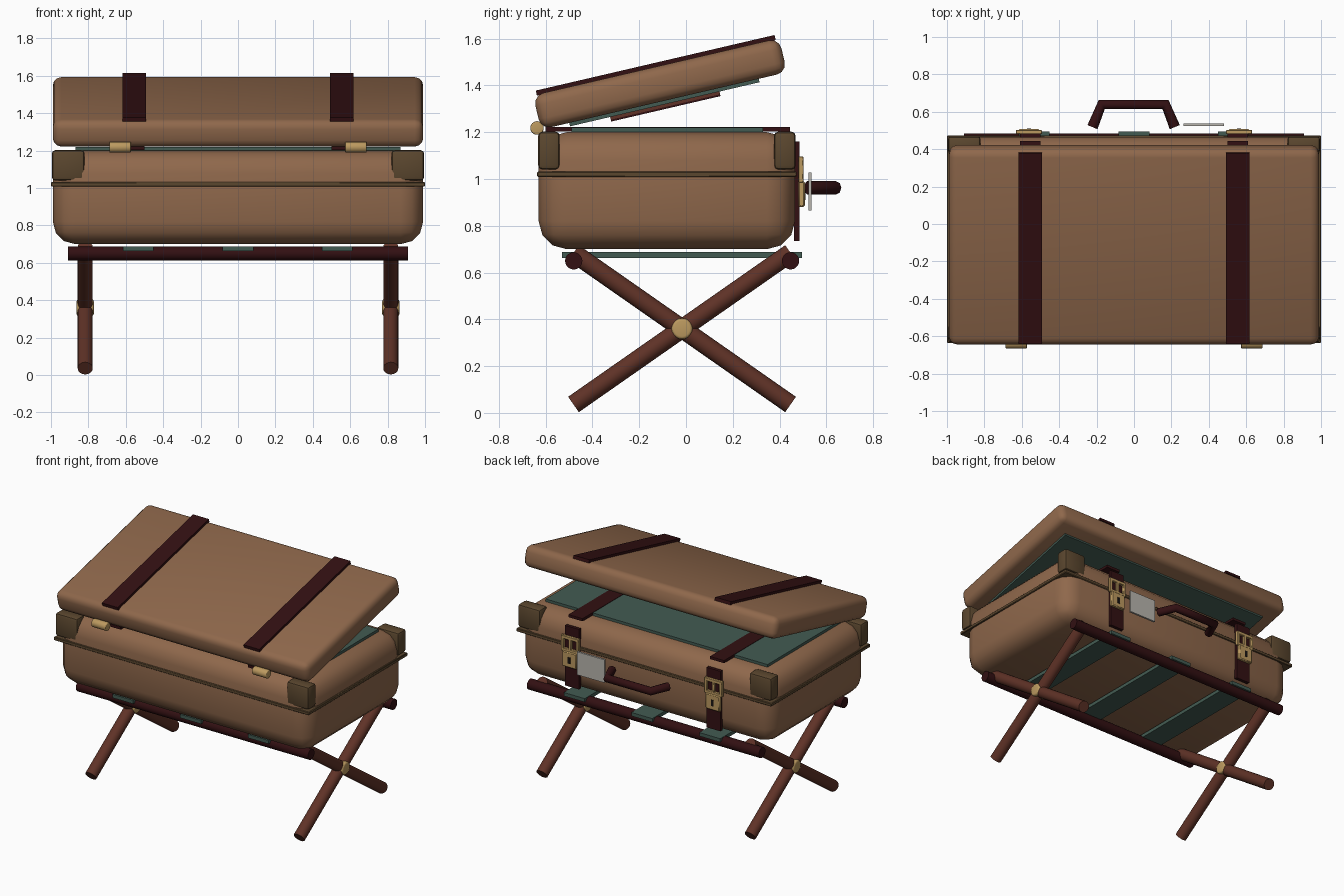
import bpy, bmesh, math
from mathutils import Matrix, Vector

if "Cube" in bpy.data.objects:
    bpy.data.objects.remove(bpy.data.objects["Cube"])


def mat(name, rgb):
    m = bpy.data.materials.new(name)
    m.diffuse_color = (*rgb, 1)
    m.use_nodes = True
    m.node_tree.nodes["Principled BSDF"].inputs["Base Color"].default_value = m.diffuse_color
    return m


TAN = mat("tan_leather", (0.275, 0.138, 0.071))
MAROON = mat("maroon_leather", (0.032, 0.005, 0.006))
WOOD = mat("red_wood", (0.115, 0.032, 0.020))
BRASS = mat("brass", (0.50, 0.32, 0.115))
TEAL = mat("teal_cloth", (0.055, 0.105, 0.085))
TRIM = mat("olive_trim", (0.105, 0.063, 0.028))
PAPER = mat("tag_paper", (0.48, 0.46, 0.42))
DARK = mat("keyhole_dark", (0.01, 0.007, 0.006))


def finish(name, bm, material, matrix=None):
    if matrix:
        bm.transform(matrix)
    me = bpy.data.meshes.new(name)
    bm.to_mesh(me)
    bm.free()
    me.materials.append(material)
    ob = bpy.data.objects.new(name, me)
    bpy.context.collection.objects.link(ob)
    bpy.ops.object.select_all(action='DESELECT')
    ob.select_set(True)
    bpy.context.view_layer.objects.active = ob
    bpy.ops.object.shade_smooth_by_angle(angle=math.radians(40))
    return ob


def box(name, xr, yr, zr, material, bevel=0, seg=3, matrix=None):
    """Box given by its ranges on each axis, with optional rounded edges."""
    bm = bmesh.new()
    bmesh.ops.create_cube(bm, size=1)
    for v in bm.verts:
        for i, (a, b) in enumerate((xr, yr, zr)):
            v.co[i] = (a + b) / 2 + v.co[i] * (b - a)
    if bevel:
        bmesh.ops.bevel(bm, geom=bm.edges[:], offset=bevel, segments=seg,
                        profile=0.5, affect='EDGES')
    return finish(name, bm, material, matrix)


def rod(name, p, q, r, material, sides=20, bevel=0):
    """Cylinder running from p to q."""
    p, q = Vector(p), Vector(q)
    bm = bmesh.new()
    bmesh.ops.create_cone(bm, cap_ends=True, segments=sides, radius1=r,
                          radius2=r, depth=(q - p).length)
    if bevel:
        caps = [e for e in bm.edges if abs(e.verts[0].co.z - e.verts[1].co.z) < 1e-5]
        bmesh.ops.bevel(bm, geom=caps, offset=bevel, segments=3,
                        profile=0.5, affect='EDGES')
    rot = (q - p).to_track_quat('Z', 'Y').to_matrix().to_4x4()
    return finish(name, bm, material, Matrix.Translation((p + q) / 2) @ rot)


# Suitcase body with its rim and inner lining
box("case_body", (-0.99, 0.99), (-0.63, 0.466), (0.70, 1.20), TAN, 0.12)
box("case_rim", (-1, 1), (-0.636, 0.473), (1.008, 1.032), TRIM, 0.004, 1)
box("case_lining", (-0.87, 0.87), (-0.49, 0.33), (1.195, 1.219), TEAL)

# Corner guards
for sx in (-1, 1):
    for tag, yr in (("front", (-0.632, -0.54)), ("back", (0.376, 0.469))):
        side = "left" if sx < 0 else "right"
        xr = sorted((sx * 0.82, sx * 0.995))
        box(f"corner_guard_{tag}_{side}", xr, yr, (1.04, 1.202), TRIM, 0.018, 2)

# Open lid, built flat and then tilted on the hinge side
tilt = Matrix.Translation((0, -0.111, 1.407)) @ Matrix.Rotation(math.radians(13.1), 4, 'X')
box("lid", (-0.99, 0.99), (-0.54, 0.54), (-0.075, 0.075), TAN, 0.045, 3, tilt)
box("lid_lining", (-0.87, 0.87), (-0.416, 0.416), (-0.09, -0.07), TEAL, matrix=tilt)
box("lid_pocket", (-0.6, 0.6), (-0.24, 0.24), (-0.102, -0.088), WOOD, matrix=tilt)
box("lid_pocket_band", (-0.6, 0.6), (-0.24, 0.24), (-0.11, -0.102), MAROON, matrix=tilt)

# Straps, buckles and hinges on both sides
for sx in (-1, 1):
    side = "left" if sx < 0 else "right"
    c = sx * 0.555
    box(f"lid_strap_{side}", (c - 0.062, c + 0.062), (-0.524, 0.524),
        (0.07, 0.092), MAROON, matrix=tilt)
    box(f"inner_strap_{side}", (c - 0.055, c + 0.055), (-0.60, 0.445),
        (1.203, 1.222), MAROON)
    box(f"back_strap_{side}", (c - 0.055, c + 0.055), (0.462, 0.485),
        (0.735, 1.16), MAROON)

    c = sx * 0.562
    # Buckle frame made of four bars and a prong
    for n, (x0, x1, z0, z1) in enumerate(((-0.07, 0.07, 1.072, 1.096),
                                          (-0.07, 0.07, 0.985, 1.008),
                                          (-0.07, -0.048, 1.0, 1.08),
                                          (0.048, 0.07, 1.0, 1.08),
                                          (-0.01, 0.01, 1.0, 1.08))):
        box(f"buckle_bar_{side}_{n}", (c + x0, c + x1), (0.48, 0.502),
            (z0, z1), BRASS, 0.003, 1)
    box(f"lock_plate_{side}", (c - 0.056, c + 0.056), (0.48, 0.508),
        (0.88, 0.99), BRASS, 0.006, 1)
    box(f"keyhole_{side}", (c - 0.01, c + 0.01), (0.506, 0.511),
        (0.91, 0.955), DARK)
    rod(f"hinge_{side}", (sx * 0.63 - 0.057, -0.637, 1.218),
        (sx * 0.63 + 0.057, -0.637, 1.218), 0.029, BRASS, 16, 0.005)

# Carrying handle
cu = bpy.data.curves.new("handle", 'CURVE')
cu.dimensions = '3D'
cu.bevel_depth = 0.029
cu.bevel_resolution = 2
cu.use_fill_caps = True
path = [(-0.222, 0.518), (-0.172, 0.64), (0.168, 0.64), (0.218, 0.518)]
sp = cu.splines.new('POLY')
sp.points.add(len(path) - 1)
for pt, (x, y) in zip(sp.points, path):
    pt.co = (x, y, 0.962, 1)
cu.materials.append(MAROON)
bpy.context.collection.objects.link(bpy.data.objects.new("handle", cu))

# Luggage tag
box("luggage_tag", (0.265, 0.48), (0.523, 0.537), (0.865, 1.028), PAPER)

# Folding stand: rails, crossed legs, pivots and webbing
for tag, y in (("front", -0.48), ("back", 0.447)):
    rod(f"rail_{tag}", (-0.91, y, 0.65), (0.91, y, 0.65), 0.037, MAROON)
for sx in (-1, 1):
    side = "left" if sx < 0 else "right"
    x = sx * 0.817
    for tag, d in (("a", 1), ("b", -1)):
        rod(f"leg_{side}_{tag}", (x, -0.017 + d * 0.464, 0.036),
            (x, -0.017 - d * 0.464, 0.684), 0.04, WOOD)
    rod(f"pivot_{side}", (x - 0.046, -0.017, 0.36), (x + 0.046, -0.017, 0.36),
        0.045, BRASS, 20, 0.012)
for n, x in enumerate((-0.533, 0, 0.53)):
    box(f"webbing_{n}", (x - 0.082, x + 0.082), (-0.53, 0.495), (0.663, 0.688), TEAL)
